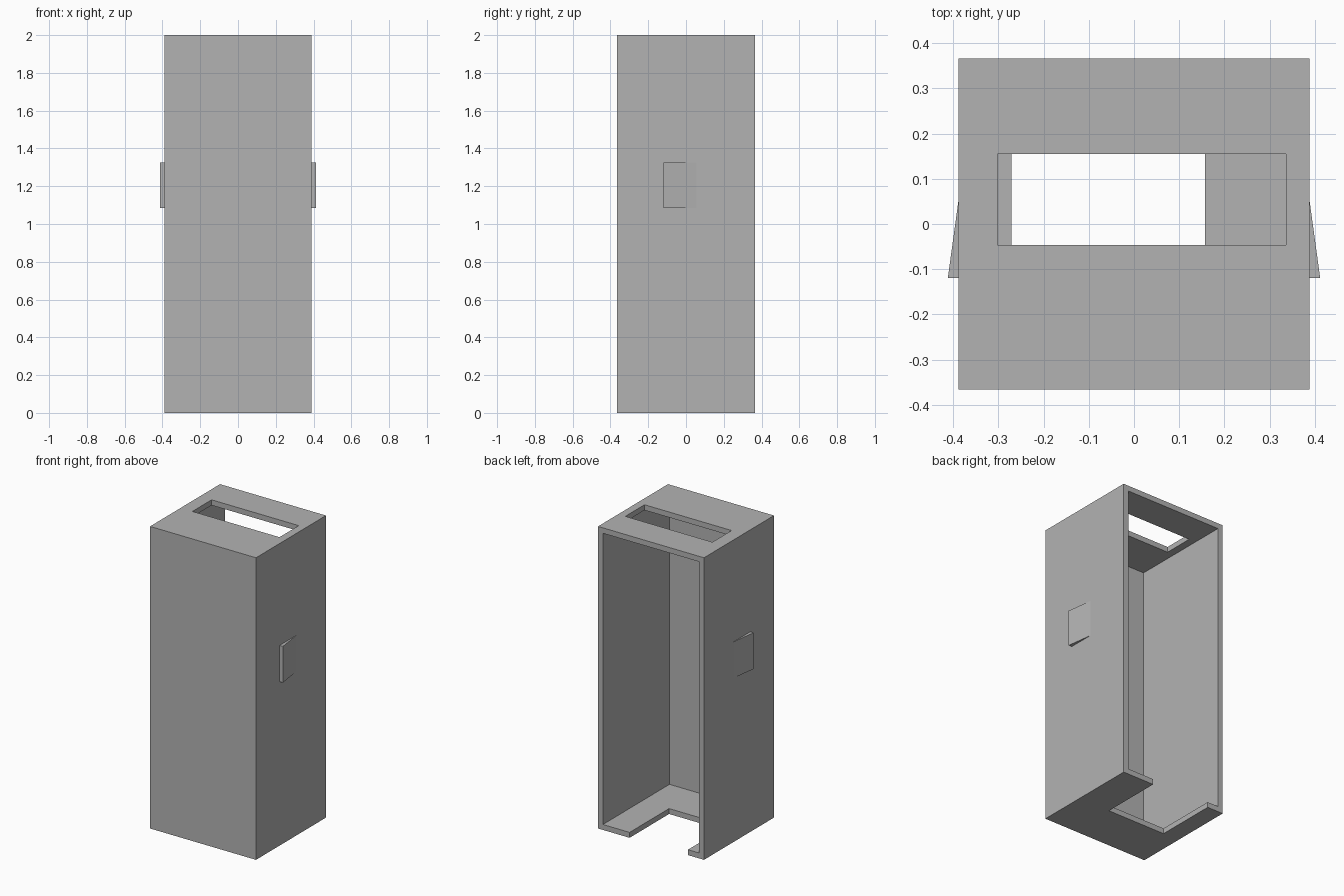
import bpy
import bmesh

default = bpy.data.objects.get("Cube")
if default:
    bpy.data.objects.remove(default, do_unlink=True)

HX, HY, HEIGHT, WALL = 0.388, 0.366, 2.0, 0.036

grey = bpy.data.materials.new("plain grey")
grey.use_nodes = True
colour = (0.45, 0.45, 0.45, 1)
grey.diffuse_color = colour
grey.node_tree.nodes["Principled BSDF"].inputs["Base Color"].default_value = colour


def prism(name, outline, z0, z1):
    """Extrude an outline in the ground plane from z0 to z1."""
    bm = bmesh.new()
    face = bm.faces.new([bm.verts.new((x, y, z0)) for x, y in outline])
    top = bmesh.ops.extrude_face_region(bm, geom=[face])["geom"]
    moved = [v for v in top if isinstance(v, bmesh.types.BMVert)]
    bmesh.ops.translate(bm, verts=moved, vec=(0, 0, z1 - z0))
    bmesh.ops.recalc_face_normals(bm, faces=bm.faces)
    mesh = bpy.data.meshes.new(name)
    bm.to_mesh(mesh)
    bm.free()
    mesh.materials.append(grey)
    obj = bpy.data.objects.new(name, mesh)
    bpy.context.collection.objects.link(obj)
    return obj


def box(name, x0, x1, y0, y1, z0, z1):
    return prism(name, [(x0, y0), (x1, y0), (x1, y1), (x0, y1)], z0, z1)


def cut(target, cutter):
    """Subtract the cutter and discard it."""
    cutter.hide_render = True
    mod = target.modifiers.new("cut", "BOOLEAN")
    mod.operation, mod.solver, mod.object = "DIFFERENCE", "EXACT", cutter
    bpy.context.view_layer.objects.active = target
    bpy.ops.object.modifier_apply(modifier=mod.name)
    bpy.data.objects.remove(cutter, do_unlink=True)


# Housing: hollow box open at the back
housing = box("housing", -HX, HX, -HY, HY, 0, HEIGHT)
cut(housing, box("cavity", -HX + WALL, HX - WALL, -HY + WALL, HY + 0.1,
                 WALL, HEIGHT - WALL))

# Window through the top panel
cut(housing, box("top_window", -0.302, 0.336, -0.046, 0.155, HEIGHT - 0.1, HEIGHT + 0.1))

# Notch in the floor, open to the back
cut(housing, box("floor_notch", -0.271, 0.157, -0.047, HY + 0.1, -0.1, 0.1))

# Wedge clips on both sides
for name, side in (("left_clip", 1), ("right_clip", -1)):
    outline = [(side * HX, 0.056), (side * HX, -0.119), (side * 0.412, -0.119)]
    prism(name, outline, 1.085, 1.325)
